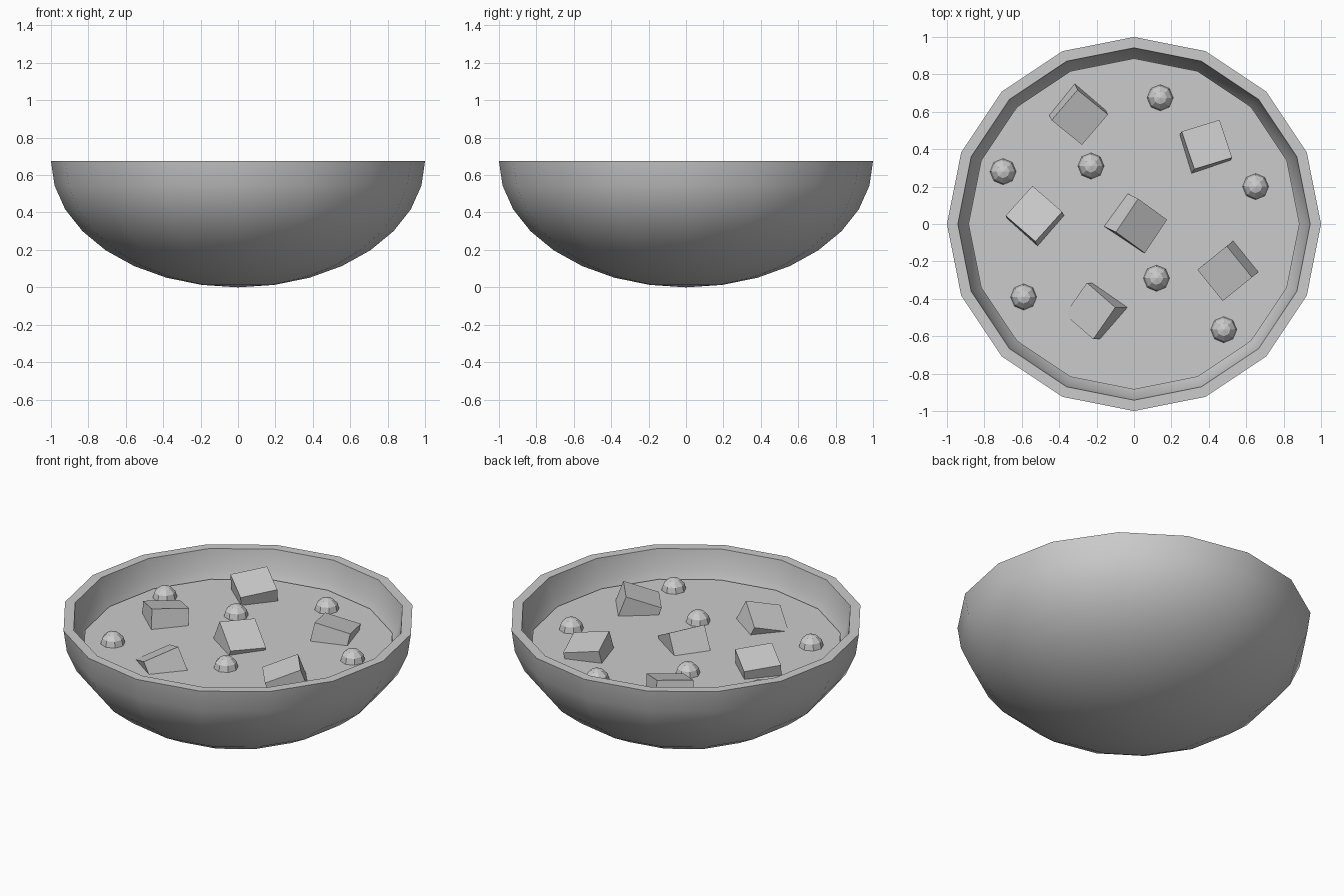
import bpy, bmesh, math
from mathutils import Vector, Matrix

if "Cube" in bpy.data.objects:
    bpy.data.objects.remove(bpy.data.objects["Cube"])

SIDES = 16
SOUP_Z = 0.51
RIM_Z = 0.675
CUBE = 0.215


def finish(bm, name):
    bmesh.ops.recalc_face_normals(bm, faces=bm.faces)
    me = bpy.data.meshes.new(name)
    bm.to_mesh(me)
    bm.free()
    ob = bpy.data.objects.new(name, me)
    bpy.context.collection.objects.link(ob)
    return ob


# Bowl: half-ellipse outer and inner walls, spun as one closed profile
bm = bmesh.new()
profile = []
for k in range(8, -1, -1):
    a = math.radians(11.25 * k)
    profile.append((math.cos(a), RIM_Z * (1 - math.sin(a))))
for k in range(9):
    a = math.radians(11.25 * k)
    profile.append((0.942 * math.cos(a), RIM_Z - 0.615 * math.sin(a)))
verts = [bm.verts.new((r, 0, z)) for r, z in profile]
edges = [bm.edges.new(p) for p in zip(verts, verts[1:])]
bmesh.ops.spin(bm, geom=verts + edges, cent=(0, 0, 0), axis=(0, 0, 1),
               angle=math.tau, steps=SIDES)
bmesh.ops.remove_doubles(bm, verts=bm.verts, dist=1e-4)
bowl = finish(bm, "bowl")
bpy.context.view_layer.objects.active = bowl
bowl.select_set(True)
bpy.ops.object.shade_smooth_by_angle(angle=math.radians(30))
bowl.select_set(False)

# Soup surface: thin 16-sided disc inside the bowl
bm = bmesh.new()
bmesh.ops.create_cone(bm, cap_ends=True, segments=SIDES, radius1=0.885,
                      radius2=0.885, depth=0.04,
                      matrix=Matrix.Translation((0, 0, SOUP_Z - 0.02))
                      @ Matrix.Rotation(0, 4, 'Z'))
finish(bm, "soup")

# Peas: low-poly balls half sunk in the soup
peas = [(.14, .675), (-.70, .28), (-.23, .31), (.65, .20),
        (.12, -.29), (-.59, -.39), (.48, -.565)]
for i, (x, y) in enumerate(peas):
    bm = bmesh.new()
    bmesh.ops.create_uvsphere(bm, u_segments=8, v_segments=6, radius=0.07,
                              matrix=Matrix.Translation((x, y, SOUP_Z)))
    finish(bm, f"pea_{i + 1}")

# Cubes: top-face centre x, y, edge heading in degrees, tilt of the top, centre z
cubes = [(-.29, .57, -39, .11, -.24, .50),
         (.39, .425, 17, .13, .20, .48),
         (-.535, .055, -41, -.10, .20, .49),
         (.04, -.01, -36, .42, -.20, .49),
         (.485, -.265, 39, -.27, -.22, .49),
         (-.235, -.465, -41, -.45, 0, .475)]
for i, (x, y, yaw, nx, ny, z) in enumerate(cubes):
    n = Vector((nx, ny, math.sqrt(1 - nx * nx - ny * ny)))
    c, s = math.cos(math.radians(yaw)), math.sin(math.radians(yaw))
    u = Vector((c, s, -(nx * c + ny * s) / n.z)).normalized()
    rot = Matrix((u, n.cross(u), n)).transposed().to_4x4()
    centre = Vector((x - nx * CUBE / 2, y - ny * CUBE / 2, z))
    bm = bmesh.new()
    bmesh.ops.create_cube(bm, size=CUBE, matrix=Matrix.Translation(centre) @ rot)
    finish(bm, f"cube_chunk_{i + 1}")
